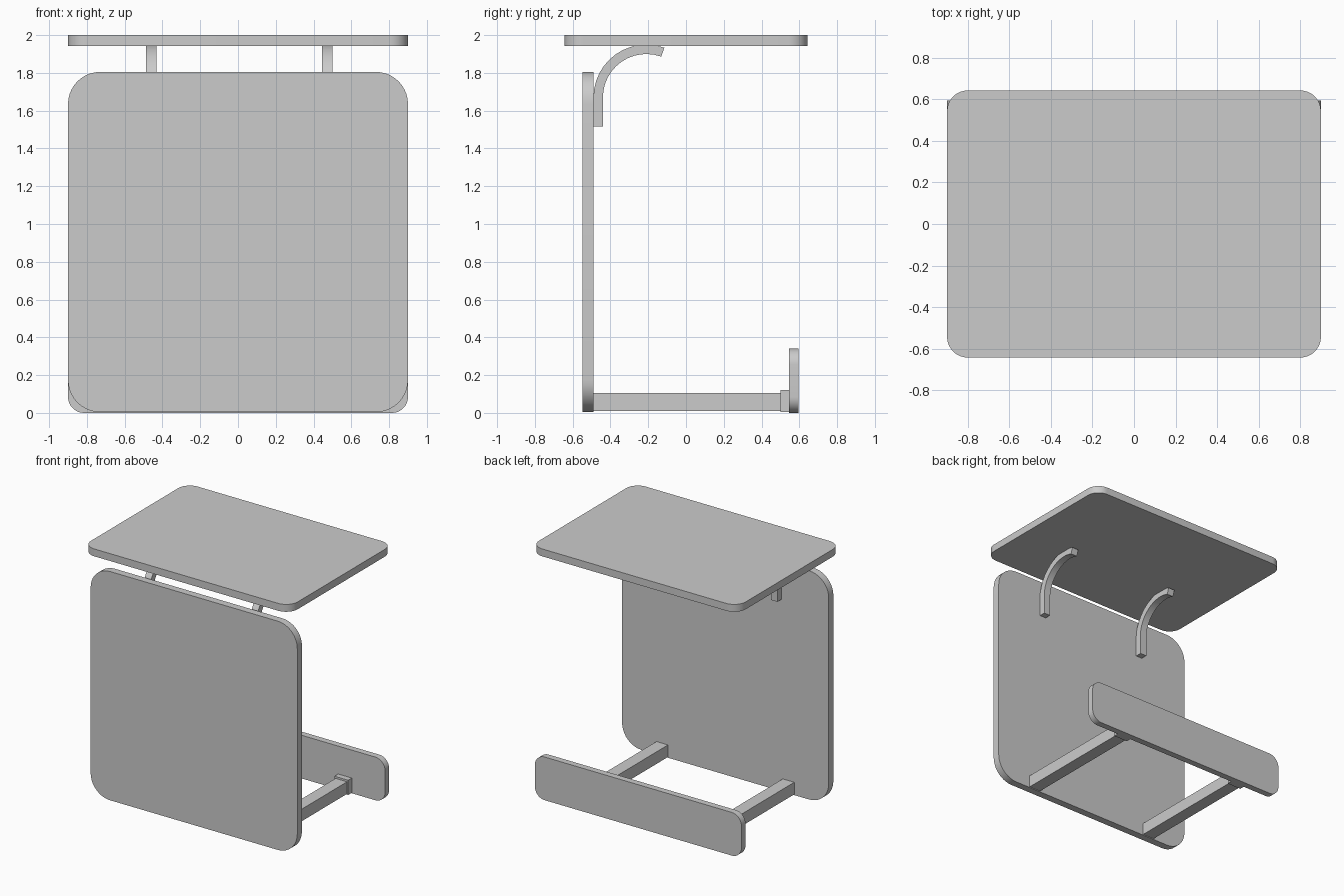
import bpy, bmesh
from math import sin, cos, pi, radians
from mathutils import Vector

if "Cube" in bpy.data.objects:
    bpy.data.objects.remove(bpy.data.objects["Cube"])


def prism(name, points, to_3d, depth):
    """Extrude a 2D outline, placed in space by to_3d, along a depth vector."""
    bm = bmesh.new()
    face = bm.faces.new([bm.verts.new(to_3d(u, v)) for u, v in points])
    ext = bmesh.ops.extrude_face_region(bm, geom=[face], use_keep_orig=True)
    moved = [g for g in ext["geom"] if isinstance(g, bmesh.types.BMVert)]
    bmesh.ops.translate(bm, verts=moved, vec=Vector(depth))
    bmesh.ops.recalc_face_normals(bm, faces=bm.faces)
    mesh = bpy.data.meshes.new(name)
    bm.to_mesh(mesh)
    bm.free()
    obj = bpy.data.objects.new(name, mesh)
    bpy.context.collection.objects.link(obj)
    bpy.ops.object.select_all(action='DESELECT')
    obj.select_set(True)
    bpy.context.view_layer.objects.active = obj
    bpy.ops.object.shade_smooth_by_angle(angle=radians(35))
    return obj


def rounded_rect(u0, u1, v0, v1, r, seg=10):
    corners = [(u1 - r, v1 - r), (u0 + r, v1 - r), (u0 + r, v0 + r), (u1 - r, v0 + r)]
    return [(cu + r * cos((k + i / seg) * pi / 2), cv + r * sin((k + i / seg) * pi / 2))
            for k, (cu, cv) in enumerate(corners) for i in range(seg + 1)]


def box(name, x0, x1, y0, y1, z0, z1):
    return prism(name, [(x0, y0), (x1, y0), (x1, y1), (x0, y1)],
                 lambda u, v: (u, v, z0), (0, 0, z1 - z0))


# Flat top, tall front panel and low back rail
prism("table_top", rounded_rect(-0.9, 0.9, -0.643, 0.643, 0.1),
      lambda u, v: (u, v, 1.942), (0, 0, 0.058))
prism("front_panel", rounded_rect(-0.9, 0.9, 0.004, 1.805, 0.17),
      lambda u, v: (u, -0.548, v), (0, 0.058, 0))
prism("back_rail", rounded_rect(-0.9, 0.9, 0.0, 0.34, 0.085),
      lambda u, v: (u, 0.545, v), (0, 0.05, 0))

# Base bars with end collars against the rail
for side, s in (("left", -1), ("right", 1)):
    box(side + "_base_bar", s * 0.55 - 0.05, s * 0.55 + 0.05, -0.49, 0.50, 0.01, 0.105)
    box(side + "_bar_collar", s * 0.55 - 0.06, s * 0.55 + 0.06, 0.50, 0.545, 0.004, 0.12)

# Curved arms carrying the top: straight shank, then an arc past vertical
cy, cz, r_in, r_out, seg = -0.21, 1.67, 0.23, 0.28, 12
angles = [radians(180 - 110 * i / seg) for i in range(seg + 1)]
outer = [(cy + r_out * cos(a), cz + r_out * sin(a)) for a in angles]
inner = [(cy + r_in * cos(a), cz + r_in * sin(a)) for a in angles]
profile = [(cy - r_out, 1.515)] + outer + inner[::-1] + [(cy - r_in, 1.515)]
for side, x in (("left", -0.488), ("right", 0.444)):
    prism(side + "_support_arm", profile, lambda u, v: (x, u, v), (0.056, 0, 0))
